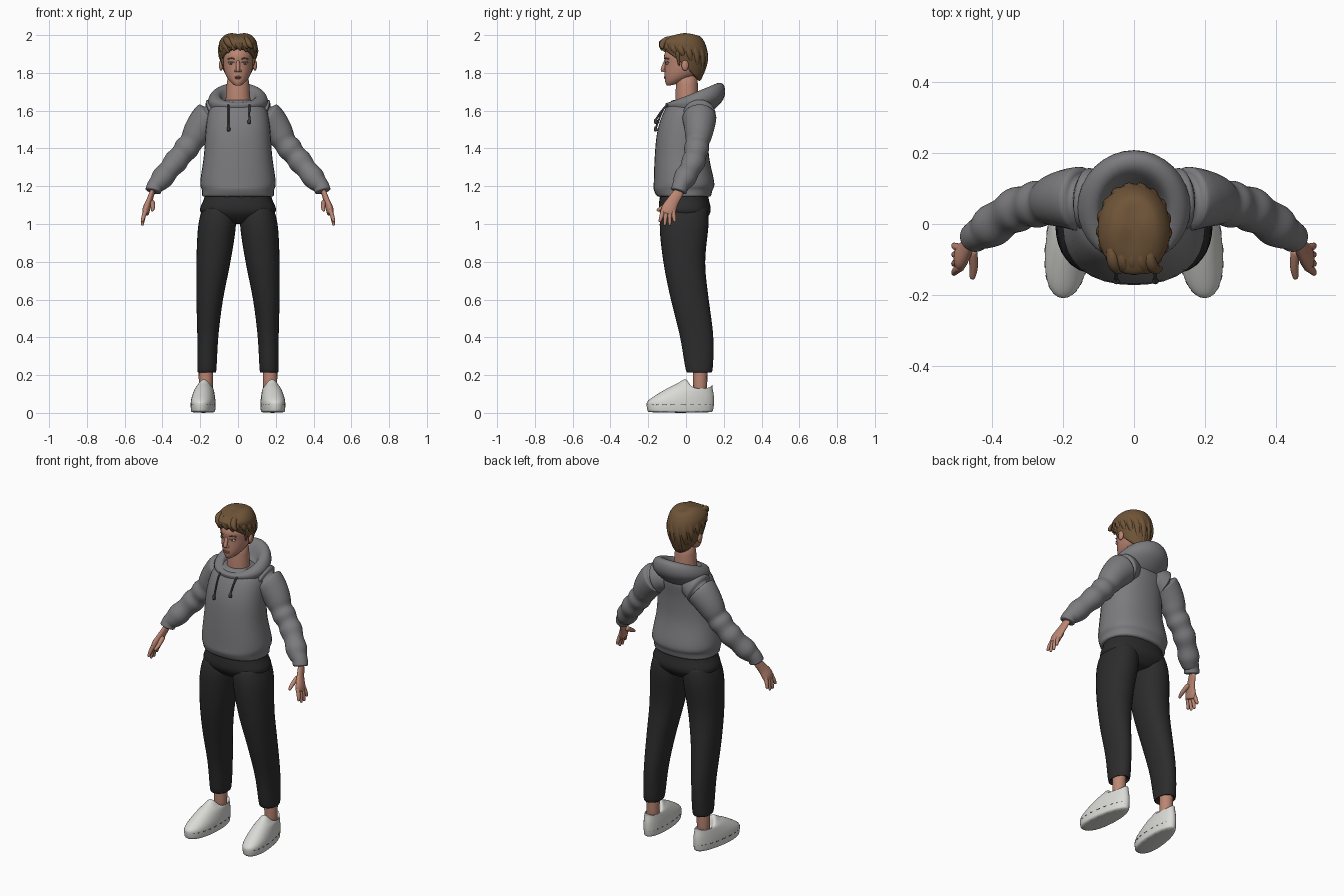
import bpy, bmesh
from math import sin, cos, pi, copysign
from mathutils import Vector

cube = bpy.data.objects.get("Cube")
if cube:
    bpy.data.objects.remove(cube, do_unlink=True)


def material(name, red, green, blue):
    mat = bpy.data.materials.new(name)
    mat.use_nodes = True
    mat.diffuse_color = (red, green, blue, 1)
    shader = mat.node_tree.nodes["Principled BSDF"]
    shader.inputs["Base Color"].default_value = mat.diffuse_color
    return mat


GREY = material("hoodie grey", .2, .2, .21)
BLACK = material("trouser black", .025, .025, .025)
SKIN = material("skin", .5, .24, .17)
LIP = material("lip", .4, .15, .12)
HAIR = material("hair brown", .16, .09, .04)
WHITE = material("shoe white", .7, .7, .67)
DARK = material("dark trim", .05, .05, .05)


def spline(rows, steps=3):
    """Smooth curve through key rows; short rows are padded with zeros."""
    width = max(len(row) for row in rows)
    keys = [Vector(list(row) + [0] * (width - len(row))) for row in rows]
    last = len(keys) - 1
    result = []
    for i in range(last):
        before, start, end, after = (keys[max(0, min(last, i + d))] for d in (-1, 0, 1, 2))
        for step in range(steps):
            t = step / steps
            bend = 2 * before - 5 * start + 4 * end - after
            twist = 3 * (start - end) + after - before
            result.append(start + ((end - before) * t + bend * t ** 2 + twist * t ** 3) / 2)
    return result + [keys[last]]


def roundness(sides):
    """Widening that makes up for subdivision shrinkage."""
    return 3 / (2 + cos(2 * pi / sides))


def ring(half, front, back, z, rise=0, sag=0, cx=0, power=2, skew=0, taper=0, sides=16):
    """Oval from y=front to y=back, whose back is higher by rise."""
    k = roundness(sides)
    points = []
    for i in range(sides):
        angle = 2 * pi * i / sides
        c, s = (copysign(abs(v) ** (2 / power), v) for v in (cos(angle), sin(angle)))
        y = (front + back) / 2 - k * c * (back - front) / 2
        x = cx + k * half * s * (1 + taper * c) + skew * y
        points.append(Vector((x, y, z + rise * (1 - c) / 2 + sag * s * s)))
    return points


def tube_rings(path, flat, sides):
    """Round rings along a path of (x, y, z, radius)."""
    rows = spline(path)
    centres = [row.xyz for row in rows]
    rings = []
    for i, row in enumerate(rows):
        along = (centres[min(i + 1, len(rows) - 1)] - centres[max(i - 1, 0)]).normalized()
        reference = Vector((0, 1, 0)) if abs(along.x) > .85 else Vector((1, 0, 0))
        u = along.cross(reference).normalized()
        v = along.cross(u) * flat
        radius = row.w * roundness(sides)
        angles = [2 * pi * j / sides for j in range(sides)]
        rings.append([centres[i] + radius * (u * cos(a) + v * sin(a)) for a in angles])
    return rings


def build(name, lofts, mat, mirror=False):
    """Skin each list of rings, cap both ends, and smooth."""
    bm = bmesh.new()
    for rings in lofts:
        rows = [[bm.verts.new(point) for point in points] for points in rings]
        for low, high in zip(rows, rows[1:]):
            for i in range(len(low)):
                bm.faces.new((low[i - 1], low[i], high[i], high[i - 1]))
        bm.faces.new(rows[0])
        bm.faces.new(rows[-1])
    bmesh.ops.recalc_face_normals(bm, faces=bm.faces)
    for face in bm.faces:
        face.smooth = True
    mesh = bpy.data.meshes.new(name)
    bm.to_mesh(mesh)
    bm.free()
    mesh.materials.append(mat)
    part = bpy.data.objects.new(name, mesh)
    bpy.context.collection.objects.link(part)
    if mirror:
        part.modifiers.new("Mirror", "MIRROR").use_mirror_merge = False
    subdivision = part.modifiers.new("Smooth", "SUBSURF")
    subdivision.levels = subdivision.render_levels = 1


def ovals(name, rows, mat, mirror=False, **shape):
    build(name, [[ring(*row, **shape) for row in spline(rows)]], mat, mirror)


def tubes(name, paths, mat, mirror=False, flat=1, sides=8):
    build(name, [tube_rings(path, flat, sides) for path in paths], mat, mirror)


def ball(name, centre, size, mat, mirror=False):
    x, y, z = centre
    wide, deep, tall = size
    rings = []
    for i in range(1, 8):
        s, c = sin(pi * i / 8), cos(pi * i / 8)
        rings.append(ring(wide * s, y - deep * s, y + deep * s, z - tall * c, cx=x, sides=12))
    build(name, [rings], mat, mirror)


# Hoodie body with gathered hem
ovals("hoodie_body", [
    (.19, -.15, .13, 1.14), (.19, -.17, .14, 1.18), (.2, -.17, .15, 1.22),
    (.18, -.165, .12, 1.36), (.17, -.15, .12, 1.5), (.15, -.11, .13, 1.61),
    (.08, -.07, .08, 1.66)], GREY, power=2.3)

# Lowered hood: outside, lip, then inside
ovals("hood", [
    (.13, -.1, .11, 1.6, -.03), (.16, -.11, .2, 1.63, .03), (.14, -.1, .2, 1.64, .1),
    (.1, -.07, .15, 1.64, .1), (.08, -.06, .1, 1.61, .04)], GREY)

# Sleeves with folds above the cuffs
arm = spline([(.07, .06, 1.58, .07), (.14, .07, 1.57, .09), (.2, .07, 1.51, .08),
              (.25, .06, 1.43, .065), (.33, .04, 1.33, .06), (.42, -.02, 1.22, .055)])
for i, row in enumerate(arm):
    if i > 8:
        row.w += .004 * (-1) ** i
cuff = [(.44, -.03, 1.2, .043), (.45, -.04, 1.17, .043)]
tubes("sleeves", [arm + cuff], GREY, mirror=True, sides=16)

# Drawcords with knotted ends
for side, x, end in (("right", -.05, 1.5), ("left", .06, 1.54)):
    cord = [(x, -.08, 1.64, .005), (x, -.12, 1.61, .005), (x, -.155, end + .02, .005),
            (x, -.16, end + .01, .009), (x, -.16, end - .01, .009)]
    tubes(side + "_drawcord", [cord], DARK)

# Trousers
ovals("trouser_hips", [(.17, -.13, .11, 1.18), (.18, -.14, .12, 1.13),
                       (.2, -.14, .13, 1.06), (.1, -.08, .08, 1)], BLACK, power=2.3)
leg = [(.08, -.12, .11, 1.1, .1), (.1, -.14, .12, 1, .11), (.09, -.12, .1, .8, .13),
       (.07, -.08, .12, .6, .15), (.055, -.03, .145, .4, .16), (.05, 0, .14, .22, .165),
       (.04, .02, .12, .23, .165)]
build("trouser_legs", [[ring(*row[:4], cx=row[4], power=2.2) for row in spline(leg)]],
      BLACK, mirror=True)

# Ankles and shoes
tubes("ankles", [[(.17, .075, .3, .04), (.17, .075, .08, .036)]], SKIN, mirror=True)
footprint = dict(cx=.18, skew=-.09, taper=.12, power=2.2)
ovals("shoes", [
    (.06, -.2, .14, 0), (.063, -.208, .147, .04), (.06, -.195, .147, .07, .02),
    (.05, -.1, .14, .13, 0, -.01), (.043, -.04, .14, .16, -.02, -.02),
    (.037, -.01, .14, .18, -.03, -.04), (.03, .01, .13, .17, -.03, -.04),
    (.03, .03, .12, .11)], WHITE, mirror=True, **footprint)
welt = ring(.062, -.205, .144, .043, sides=48, **footprint)
dashes = [[(*point, .002) for point in welt[i:i + 2]] for i in range(4, 46, 2)]
tubes("shoe_stitching", dashes, DARK, mirror=True)

# Hands: palm, thumb and four fingers
palm = [(.45, -.03, 1.18, .026), (.47, -.07, 1.12, .032), (.485, -.09, 1.08, .04),
        (.49, -.1, 1.05, .034)]
tubes("palms", [palm], SKIN, mirror=True, flat=.5, sides=12)
fingers = [[(.455, -.07, 1.12, .014), (.45, -.12, 1.09, .012), (.455, -.155, 1.07, .007)]]
for i in range(4):
    base, tip = -.12 + .017 * i, -.14 + .027 * i
    low = .99 if i in (1, 2) else 1.01
    fingers.append([(.485, base, 1.08, .012), (.5, (base + tip) / 2, 1.04, .011),
                    (.507, tip, low, .007)])
tubes("fingers", fingers, SKIN, mirror=True)

# Neck, head and ears
ovals("neck", [(.07, -.06, .07, 1.6), (.055, -.05, .06, 1.8)], SKIN)
ovals("head", [
    (.02, -.1, -.05, 1.73, .01), (.05, -.11, .04, 1.75, .03), (.07, -.113, .08, 1.79, .02),
    (.08, -.112, .1, 1.85), (.08, -.115, .1, 1.9), (.06, -.08, .07, 1.96)], SKIN)
ball("ears", (.09, -.005, 1.84), (.011, .019, .03), SKIN, mirror=True)

# Face
tubes("nose", [[(0, -.105, 1.87, .008), (0, -.122, 1.82, .012), (0, -.12, 1.81, .01)]], SKIN)
ball("nostrils", (.011, -.115, 1.81), (.008, .009, .007), SKIN, mirror=True)
ball("eyes", (.036, -.099, 1.85), (.015, .007, .006), WHITE, mirror=True)
ball("irises", (.036, -.104, 1.85), (.006, .004, .006), DARK, mirror=True)
for name, z, radius, mat in (("eyelids", 1.855, .002, DARK), ("eyebrows", 1.873, .004, HAIR)):
    arch = [(.018, -.11, z, radius), (.036, -.104, z + .005, radius), (.055, -.09, z, radius)]
    tubes(name, [arch], mat, mirror=True)
for name, z in (("upper_lip", 1.779), ("lower_lip", 1.772)):
    ball(name, (0, -.11, z), (.02, .008, .004), LIP)

# Hair: cap, then locks swirling out of the crown
ovals("hair_cap", [
    (.08, -.1, .06, 1.93, -.17), (.09, -.13, .08, 1.93, -.17), (.1, -.14, .11, 1.95, -.1),
    (.1, -.14, .11, 1.97, -.04), (.07, -.1, .08, 1.99), (.03, -.05, .04, 2)],
    HAIR, sag=.012)
COUNT = 17
locks = []
for i in range(COUNT):
    angle = 2 * pi * i / COUNT
    c, s = cos(angle), sin(angle)
    wave = .004 * (-1) ** i
    hem = 1.84 + .075 * c + .03 * s * s + wave
    lock = []
    for j, (spread, z, radius) in enumerate((
            (.35, 1.98, .016), (.75, 1.96, .02), (.95 + wave, 1.91 + .04 * c, .019),
            (.86 + .1 * c, hem, .005))):
        turn = angle + .17 * (j - 2)
        lock.append((.095 * spread * sin(turn), -.013 - .12 * spread * cos(turn), z, radius))
    locks.append(lock)
tubes("hair_locks", locks, HAIR)

# Swept fringe and sideburns
fringe = []
for i in range(5):
    x = -.06 + .026 * i
    fringe.append([(x, -.05, 1.975, .014), (x, -.1, 1.975, .018),
                   (x + .015, -.127, 1.95, .016), (x + .035, -.123, 1.93, .005)])
tubes("fringe", fringe, HAIR)
burn = [(.088, -.045, 1.92, .016), (.08, -.036, 1.835, .004)]
tubes("sideburns", [burn], HAIR, mirror=True)
